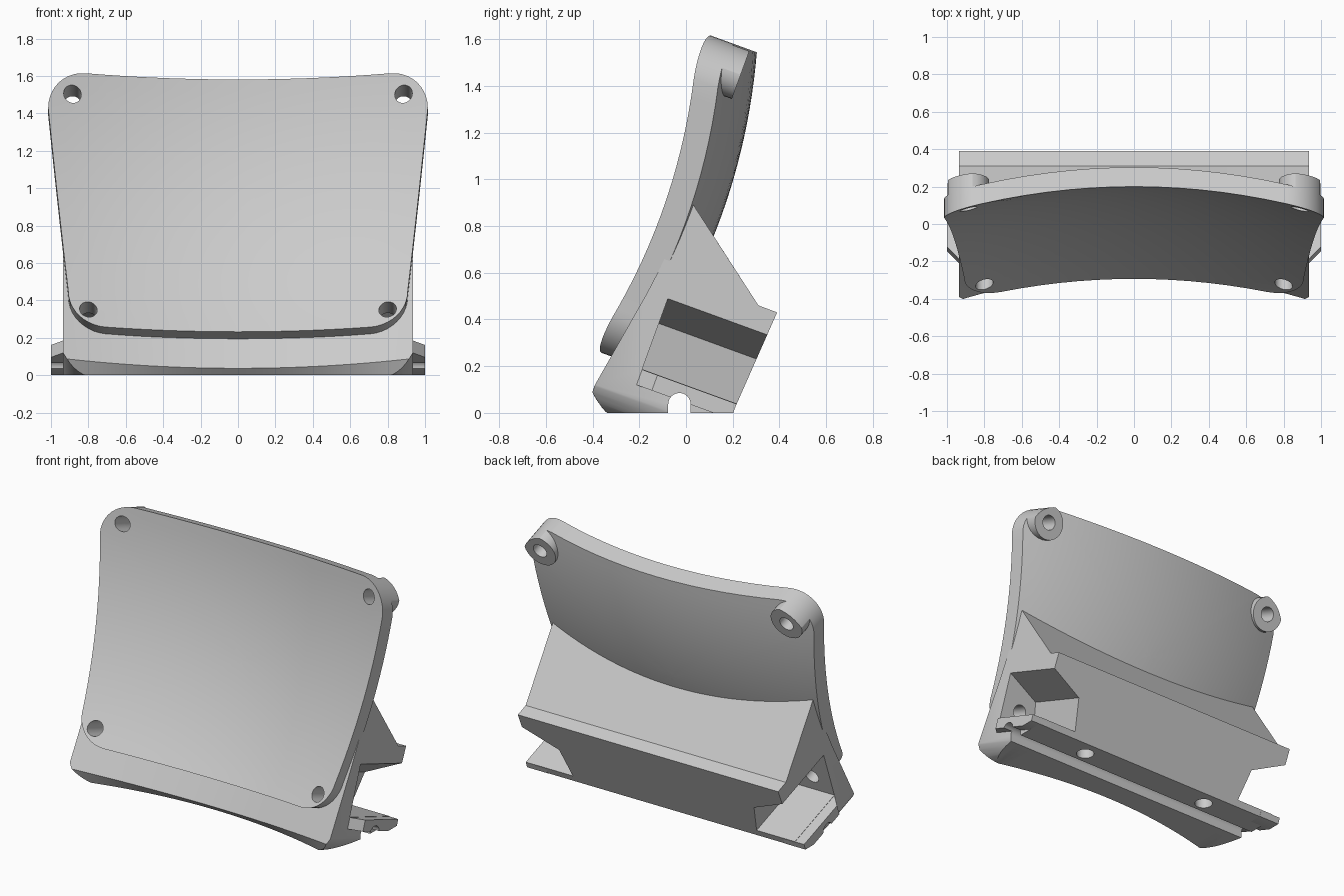
import bpy, bmesh, math
from mathutils import Vector

if "Cube" in bpy.data.objects:
    bpy.data.objects.remove(bpy.data.objects["Cube"])

grey = bpy.data.materials.new("plain_grey")
grey.use_nodes = True
grey.diffuse_color = (0.6, 0.6, 0.6, 1)
grey.node_tree.nodes["Principled BSDF"].inputs["Base Color"].default_value = (0.6, 0.6, 0.6, 1)

# Tilted frame: x across, w through the panel, v up the panel
TILT = math.radians(20)
C, S = math.cos(TILT), math.sin(TILT)


def tilted(x, w, v):
    return Vector((x, C * w + S * v, C * v - S * w))


def dish(x, v):
    """Depth of the doubly curved front surface."""
    return -0.256 - 0.19 * (v - 0.84) ** 2 - 0.147 * x * x


def loft(name, rings):
    """Closed solid from equal-length loops of points, capped at both ends."""
    bm = bmesh.new()
    loops = [[bm.verts.new(p) for p in ring] for ring in rings]
    n = len(loops[0])
    for a, b in zip(loops, loops[1:]):
        for i in range(n):
            j = (i + 1) % n
            bm.faces.new((a[i], a[j], b[j], b[i]))
    bm.faces.new(loops[0][::-1])
    bm.faces.new(loops[-1])
    bmesh.ops.recalc_face_normals(bm, faces=bm.faces)
    mesh = bpy.data.meshes.new(name)
    bm.to_mesh(mesh)
    bm.free()
    mesh.materials.append(grey)
    obj = bpy.data.objects.new(name, mesh)
    bpy.context.collection.objects.link(obj)
    return obj


def through(name, outline, w0, w1):
    """Prism of an (x, v) outline running along w."""
    return loft(name, [[tilted(x, w, v) for x, v in outline] for w in (w0, w1)])


def circle(x, v, r, n=32):
    return [(x + r * math.cos(math.tau * i / n), v + r * math.sin(math.tau * i / n)) for i in range(n)]


def rounded(low_half, high_half, v0, v1, r, straight=14):
    """Rounded trapezoid outline with subdivided straight edges."""
    corners = [(high_half - r, v1 - r, 0), (r - high_half, v1 - r, 90),
               (r - low_half, v0 + r, 180), (low_half - r, v0 + r, 270)]
    arcs = []
    for x, v, start in corners:
        angles = [math.radians(start + 90 * i / 10) for i in range(11)]
        arcs.append([(x + r * math.cos(a), v + r * math.sin(a)) for a in angles])
    points = []
    for arc, following in zip(arcs, arcs[1:] + arcs[:1]):
        points += arc
        a, b = Vector(arc[-1]), Vector(following[0])
        points += [tuple(a.lerp(b, i / straight)) for i in range(1, straight)]
    return points


def boolean(obj, tool, operation):
    mod = obj.modifiers.new(tool.name, "BOOLEAN")
    mod.operation, mod.object, mod.solver = operation, tool, "EXACT"
    tool.hide_render = True
    tool.hide_set(True)
    tool.display_type = "WIRE"


def finish(obj, tools):
    """Apply the cuts, then smooth the curved areas."""
    bpy.context.view_layer.update()
    mesh = bpy.data.meshes.new_from_object(obj.evaluated_get(bpy.context.evaluated_depsgraph_get()))
    obj.modifiers.clear()
    obj.data = mesh
    bpy.ops.object.select_all(action="DESELECT")
    obj.select_set(True)
    bpy.context.view_layer.objects.active = obj
    bpy.ops.object.shade_smooth_by_angle(angle=math.radians(25))


# Curved panel, built as shrinking rings over front and back
outline = rounded(0.907, 1.015, 0.118, 1.554, 0.2)
THICK = 0.11


def panel_ring(scale, offset):
    ring = []
    for x, v in outline:
        x, v = x * scale, 0.84 + (v - 0.84) * scale
        ring.append(tilted(x, dish(x, v) + offset, v))
    return ring


scales = [0.02] + [i / 12 for i in range(1, 13)]
panel = loft("curved_panel", [panel_ring(s, 0) for s in scales]
             + [panel_ring(s, THICK) for s in reversed(scales)])

# Base: wedge block with a foot, following the back of the panel
columns = []
for i in range(33):
    x = -0.935 + 1.87 * i / 32
    shift = 0.13 * (1 - x * x / 0.8)
    tip = 0.8
    for _ in range(30):
        tip = 0.847 - (dish(x, tip) + 0.09 + 0.274) * 0.755
    column = [Vector((x, shift - 0.36, 0)), Vector((x, shift - 0.395, 0.085 - 0.37 * shift))]
    column += [tilted(x, dish(x, v) + 0.085, v) for v in (0.42, 0.55, 0.68)]
    column += [tilted(x, dish(x, tip) + 0.09, tip)]
    column += [Vector((x, y, z)) for y, z in ((0.31, 0.46), (0.39, 0.43), (0.2, 0))]
    columns.append(column)
base = loft("base_block", columns)

tools = []
rounding = through("rounding_cutter", rounded(0.95, 0.95, -0.12, 2, 0.17), -2, 2)
boolean(base, rounding, "INTERSECT")
tools.append(rounding)

# End tabs with a chamfered front corner
parts = [panel, base]
floor = loft("floor_cutter", [[(x, y, z) for x, y in ((-2, -2), (2, -2), (2, 2), (-2, 2))] for z in (-1, 0)])
tabs = []
for side, label in ((1, "left"), (-1, "right")):
    plan = ((0.85, -0.24), (0.935, -0.24), (1, -0.17), (1, 0.19), (0.85, 0.19))
    tab = loft(label + "_tab", [[tilted(side * x, w, v) for x, w in plan] for v in (0.04, 0.11)])
    boolean(tab, floor, "DIFFERENCE")
    tabs.append(tab)
    # Pocket in each end of the block, open to the back
    shape = ((0.66, 0.112), (0.7, 0.32), (0.935, 0.433), (1.2, 0.56), (1.2, 0.112))
    pocket = through(label + "_pocket_cutter", [(side * x, v) for x, v in shape], -0.24, 0.6)
    boolean(base, pocket, "DIFFERENCE")
    # Upper boss, trimmed to the panel outline
    boss = through(label + "_boss", circle(side * 0.885, 1.44, 0.11), -0.37, -0.275)
    trim = through(label + "_boss_trim", outline, -1, 1)
    boolean(boss, trim, "INTERSECT")
    # Screw holes along the panel axis
    upper = through(label + "_upper_hole_cutter", circle(side * 0.885, 1.44, 0.047), -0.8, 0.1)
    lower = through(label + "_lower_hole_cutter", circle(side * 0.8, 0.22, 0.047), -0.8, -0.1)
    for obj in (panel, boss):
        boolean(obj, upper, "DIFFERENCE")
    for obj in (panel, base):
        boolean(obj, lower, "DIFFERENCE")
    # Blind hole in the underside
    ring = circle(side * 0.48, 0.1, 0.055)
    blind = loft(label + "_blind_hole_cutter", [[(x, y, z) for x, y in ring] for z in (-0.1, 0.25)])
    boolean(base, blind, "DIFFERENCE")
    tools += [pocket, trim, upper, lower, blind]
    parts.append(boss)

# Cable groove along the underside
arch = [(-0.028 + 0.048 * math.cos(math.pi * i / 16), 0.037 + 0.048 * math.sin(math.pi * i / 16)) for i in range(17)]
arch += [(-0.076, -0.1), (0.02, -0.1)]
groove = loft("groove_cutter", [[(x, y, z) for y, z in arch] for x in (-1.2, 1.2)])
for obj in [base] + tabs:
    boolean(obj, groove, "DIFFERENCE")

for part in parts + tabs:
    finish(part, tools)
for tool in tools + [floor, groove]:
    bpy.data.objects.remove(tool)
